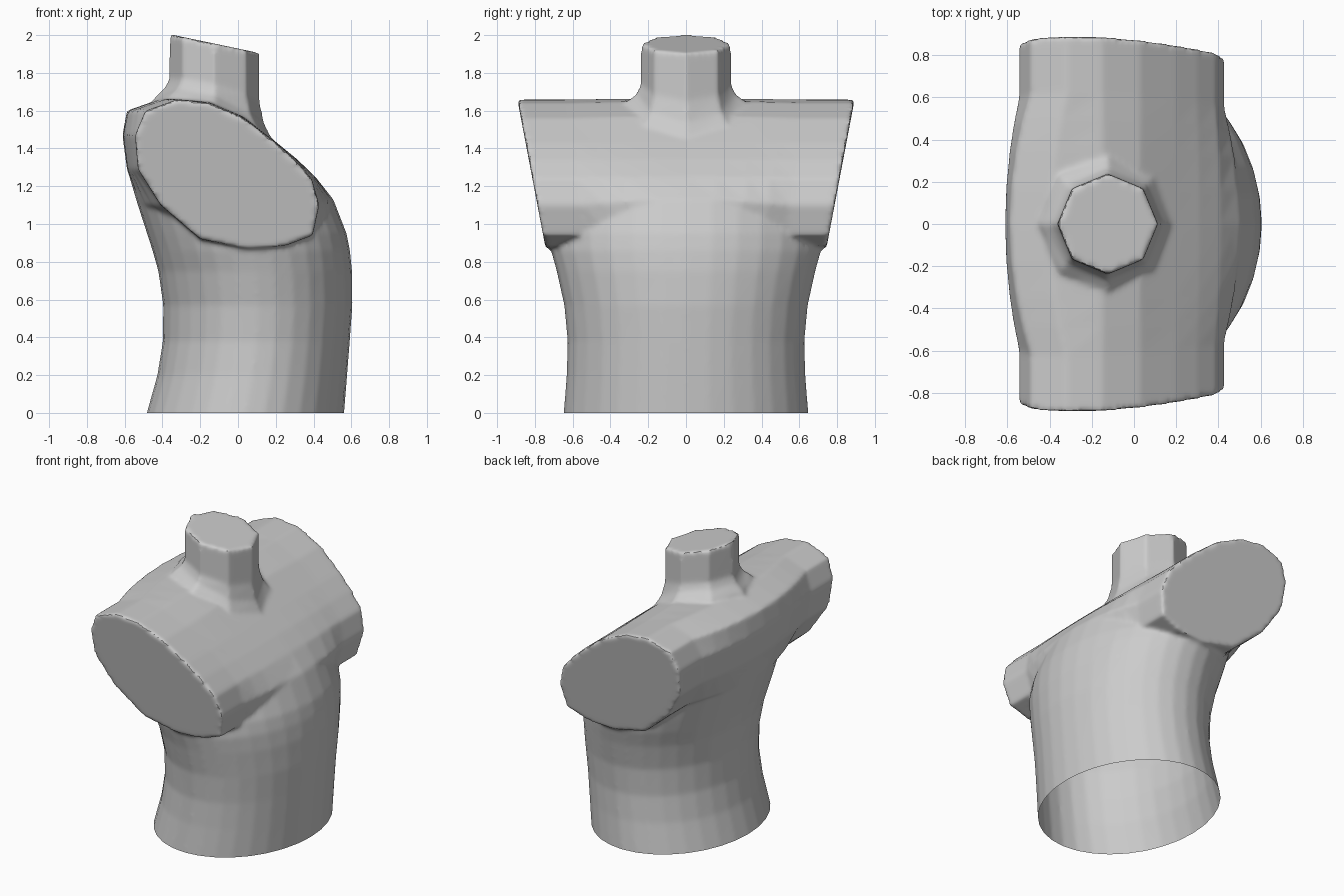
import bpy, bmesh
from math import sin, cos, pi

if "Cube" in bpy.data.objects:
    bpy.data.objects.remove(bpy.data.objects["Cube"])

bm = bmesh.new()


def loft(rings):
    """Closed skin through rings holding equal point counts."""
    vs = [[bm.verts.new(p) for p in r] for r in rings]
    n = len(vs[0])
    faces = [bm.faces.new((a[i], a[(i + 1) % n], b[(i + 1) % n], b[i]))
             for a, b in zip(vs, vs[1:]) for i in range(n)]
    faces += [bm.faces.new(vs[0][::-1]), bm.faces.new(vs[-1])]
    bmesh.ops.recalc_face_normals(bm, faces=faces)


# Trunk: elliptical sections (z, back x, front x, half width)
trunk = [(-0.1, -.51, .553, .655), (0, -.483, .562, .648), (.2, -.427, .578, .632),
         (.38, -.398, .592, .627), (.57, -.396, .606, .645), (.75, -.422, .604, .685),
         (.86, -.453, .593, .715), (.95, -.482, .575, .72), (1.13, -.54, .505, .71),
         (1.25, -.575, .41, .69)]
loft([[((b + f) / 2 + (f - b) / 2 * cos(2 * pi * i / 32), w * sin(2 * pi * i / 32), z)
       for i in range(32)] for z, b, f, w in trunk])

# Shoulders: arm-cut outline swept across, swelling to the mid-body outline
arm = [(-.545, 1.47), (-.49, 1.6), (-.32, 1.66), (-.15, 1.64), (.03, 1.56), (.2, 1.43),
       (.3, 1.34), (.39, 1.24), (.43, 1.1), (.395, .94), (.25, .885), (.05, .87),
       (-.2, .92), (-.41, 1.1), (-.53, 1.29)]
mid = [(-.612, 1.47), (-.588, 1.6), (-.4, 1.665), (-.15, 1.65), (.03, 1.57), (.2, 1.435),
       (.31, 1.345), (.41, 1.25), (.5, 1.13), (.5, .96), (.3, .885), (.05, .87),
       (-.2, .92), (-.525, 1.1), (-.588, 1.29)]
rings = []
for f in (-1, -.7, -.55, -.4, -.2, 0, .2, .4, .55, .7, 1):
    w = max(0, 1 - (f / .7) ** 2)
    ring = []
    for (ax, az), (mx, mz) in zip(arm, mid):
        x, z = ax + (mx - ax) * w, az + (mz - az) * w
        ring.append((x, f * (.892 - .19 * (1.655 - z)), z))
    rings.append(ring)
loft(rings)

# Neck: octagonal stub with slanted top and flared base
# (radius, centre z, slope to the front, lift at the sides)
neck = [(.32, 1.3, .3, 0), (.32, 1.545, .39, .1), (.265, 1.625, .36, .06),
        (.24, 1.71, .25, .03), (.238, 1.955, .21, 0)]
loft([[(-.125 + r * cos(i * pi / 4), r * sin(i * pi / 4),
        z - k * r * cos(i * pi / 4) + s * sin(i * pi / 4) ** 2)
       for i in range(8)] for r, z, k, s in neck])

mesh = bpy.data.meshes.new("torso")
bm.to_mesh(mesh)
bm.free()
torso = bpy.data.objects.new("torso", mesh)
bpy.context.collection.objects.link(torso)
bpy.context.view_layer.objects.active = torso
torso.select_set(True)

# Fuse the parts into one skin and soften the joins
fuse = torso.modifiers.new("fuse", 'REMESH')
fuse.mode = 'VOXEL'
fuse.voxel_size = .014
soft = torso.modifiers.new("soften", 'SMOOTH')
soft.factor = .5
soft.iterations = 6
for name in ("fuse", "soften"):
    bpy.ops.object.modifier_apply(modifier=name)

# Open, level waist cut at the ground
bm = bmesh.new()
bm.from_mesh(torso.data)
bmesh.ops.bisect_plane(bm, geom=bm.verts[:] + bm.edges[:] + bm.faces[:],
                       plane_co=(0, 0, 0), plane_no=(0, 0, 1), clear_inner=True)
bm.to_mesh(torso.data)
bm.free()
bpy.ops.object.shade_smooth_by_angle(angle=.7)
